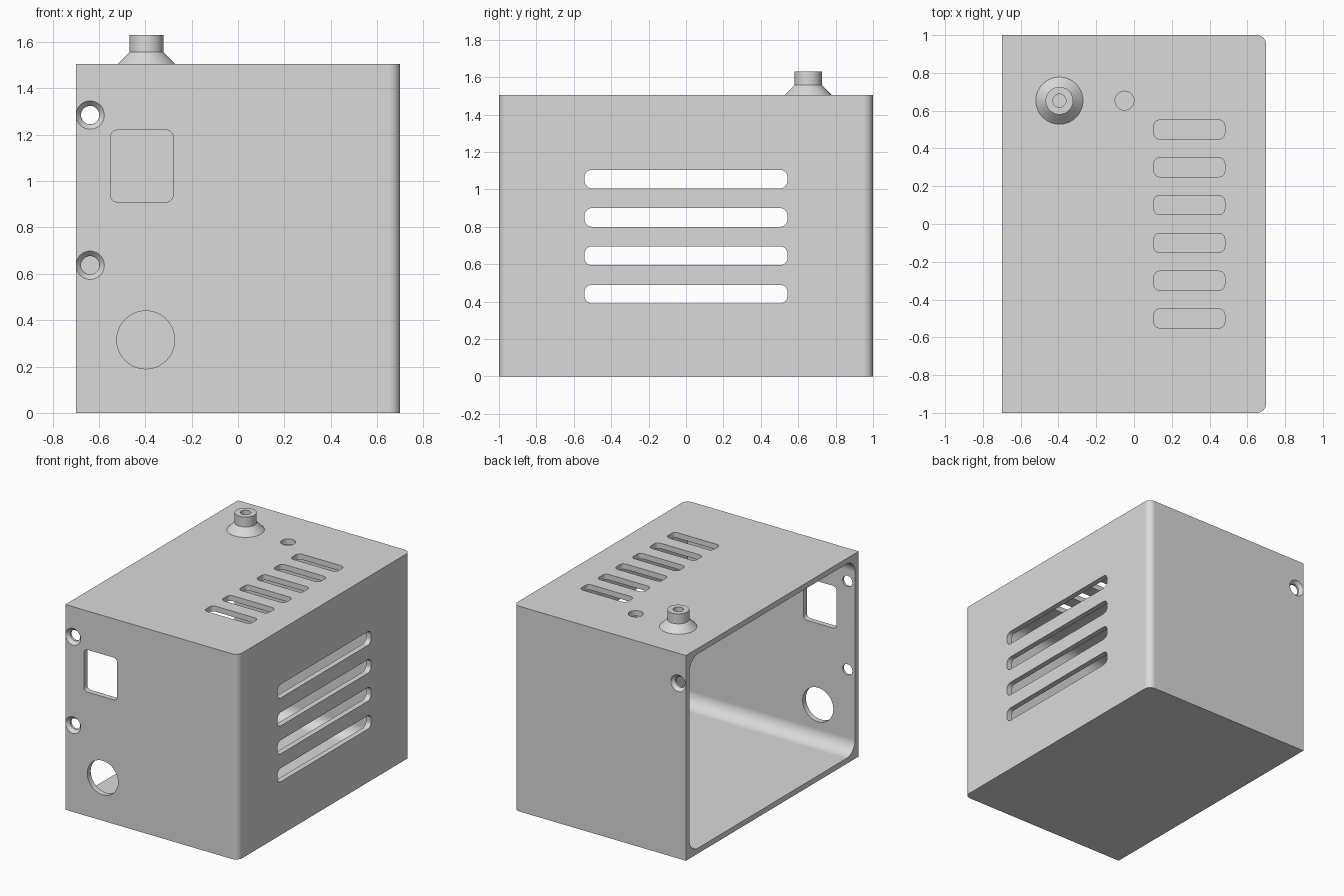
import bpy, bmesh, math

cube = bpy.data.objects.get("Cube")
if cube:
    bpy.data.objects.remove(cube)

grey = bpy.data.materials.new("plain_grey")
grey.use_nodes = True
grey.diffuse_color = (0.7, 0.7, 0.7, 1)
grey.node_tree.nodes["Principled BSDF"].inputs["Base Color"].default_value = (0.7, 0.7, 0.7, 1)

HALF_X, HALF_Y, HEIGHT, WALL = 0.7, 1.0, 1.505, 0.04


def make_object(name, bm):
    bmesh.ops.remove_doubles(bm, verts=bm.verts, dist=1e-5)
    bmesh.ops.recalc_face_normals(bm, faces=bm.faces)
    mesh = bpy.data.meshes.new(name)
    bm.to_mesh(mesh)
    bm.free()
    mesh.materials.append(grey)
    obj = bpy.data.objects.new(name, mesh)
    bpy.context.collection.objects.link(obj)
    return obj


def prism(name, axis, centre, size, span, radii, taper=1.0):
    """Rounded rectangle pushed along an axis; radii run anticlockwise from top right."""
    place = {"x": lambda u, v, w: (w, u, v),
             "y": lambda u, v, w: (u, w, v),
             "z": lambda u, v, w: (u, v, w)}[axis]
    if not isinstance(radii, tuple):
        radii = (radii,) * 4
    outline = []
    for i, (sx, sy) in enumerate([(1, 1), (-1, 1), (-1, -1), (1, -1)]):
        r = radii[i]
        steps = 10 if r else 0
        for k in range(steps + 1):
            a = math.pi / 2 * (i + k / max(steps, 1))
            outline.append((sx * (size[0] / 2 - r) + r * math.cos(a),
                            sy * (size[1] / 2 - r) + r * math.sin(a)))
    # Drop repeated points where two corner arcs meet
    outline = [p for i, p in enumerate(outline) if math.dist(p, outline[i - 1]) > 1e-5]
    bm = bmesh.new()
    rings = [[bm.verts.new(place(centre[0] + u * s, centre[1] + v * s, w)) for u, v in outline]
             for w, s in zip(span, (1.0, taper))]
    bm.faces.new(rings[0])
    bm.faces.new(rings[1])
    for i in range(len(outline)):
        bm.faces.new((rings[0][i - 1], rings[0][i], rings[1][i], rings[1][i - 1]))
    return make_object(name, bm)


def cut(target, cutter):
    cutter.hide_render = True
    mod = target.modifiers.new("cut", "BOOLEAN")
    mod.operation = "DIFFERENCE"
    mod.solver = "EXACT"
    mod.object = cutter
    bpy.context.view_layer.objects.active = target
    bpy.ops.object.modifier_apply(modifier=mod.name)
    bpy.data.objects.remove(cutter)


def cut_round(target, axis, centre, radius, span, taper=1.0):
    cut(target, prism("hole_cutter", axis, centre, (2 * radius, 2 * radius), span, radius, taper))


def finish(obj):
    bpy.ops.object.select_all(action="DESELECT")
    obj.select_set(True)
    bpy.context.view_layer.objects.active = obj
    bpy.ops.object.shade_smooth_by_angle(angle=math.radians(30))
    mod = obj.modifiers.new("flat_walls", "WEIGHTED_NORMAL")
    mod.keep_sharp = True


# Housing: two rounded upright edges, open on one side
housing = prism("housing", "z", (0, 0), (2 * HALF_X, 2 * HALF_Y), (0, HEIGHT), (0.05, 0, 0, 0.05))
cut(housing, prism("cavity_cutter", "x", (0, HEIGHT / 2),
                   (2 * (HALF_Y - WALL), HEIGHT - 2 * WALL), (-0.8, HALF_X - WALL), 0.1))

# Side vents
for i in range(4):
    cut(housing, prism("side_vent_cutter", "x", (0, 0.44 + 0.205 * i), (1.085, 0.1), (0.6, 0.8), 0.04))

# Top vents
for i in range(6):
    cut(housing, prism("top_vent_cutter", "z", (0.293, -0.5 + 0.2 * i), (0.375, 0.1), (1.4, 1.6), 0.03))

# Front openings: socket window and round hole
cut(housing, prism("window_cutter", "y", (-0.415, 1.065), (0.27, 0.31), (-1.1, -0.9), 0.03))
cut_round(housing, "y", (-0.398, 0.315), 0.125, (-1.1, -0.9))

# Small hole and knob bore in the top
cut_round(housing, "z", (-0.05, 0.653), 0.05, (1.4, 1.6))
cut_round(housing, "z", (-0.395, 0.653), 0.036, (1.4, 1.6))

# Countersunk screw holes: two in front, one at the back
for side, z in ((-1, 1.285), (-1, 0.637), (1, 1.285)):
    cut_round(housing, "y", (-0.638, z), 0.0395, (side * 0.9, side * 1.1))
    cut_round(housing, "y", (-0.638, z), 0.07, (side * 1.01, side * 0.976), 0.57)
finish(housing)

# Collar: flared base, straight neck, hollow bore
bm = bmesh.new()
profile = [(0.035, HEIGHT), (0.125, HEIGHT), (0.073, 1.557), (0.073, 1.63), (0.035, 1.63)]
points = [bm.verts.new((-0.395 + r, 0.653, z)) for r, z in profile]
edges = [bm.edges.new((points[i - 1], points[i])) for i in range(len(points))]
bmesh.ops.spin(bm, geom=points + edges, cent=(-0.395, 0.653, 0), axis=(0, 0, 1),
               angle=2 * math.pi, steps=40, use_merge=True)
finish(make_object("top_collar", bm))
